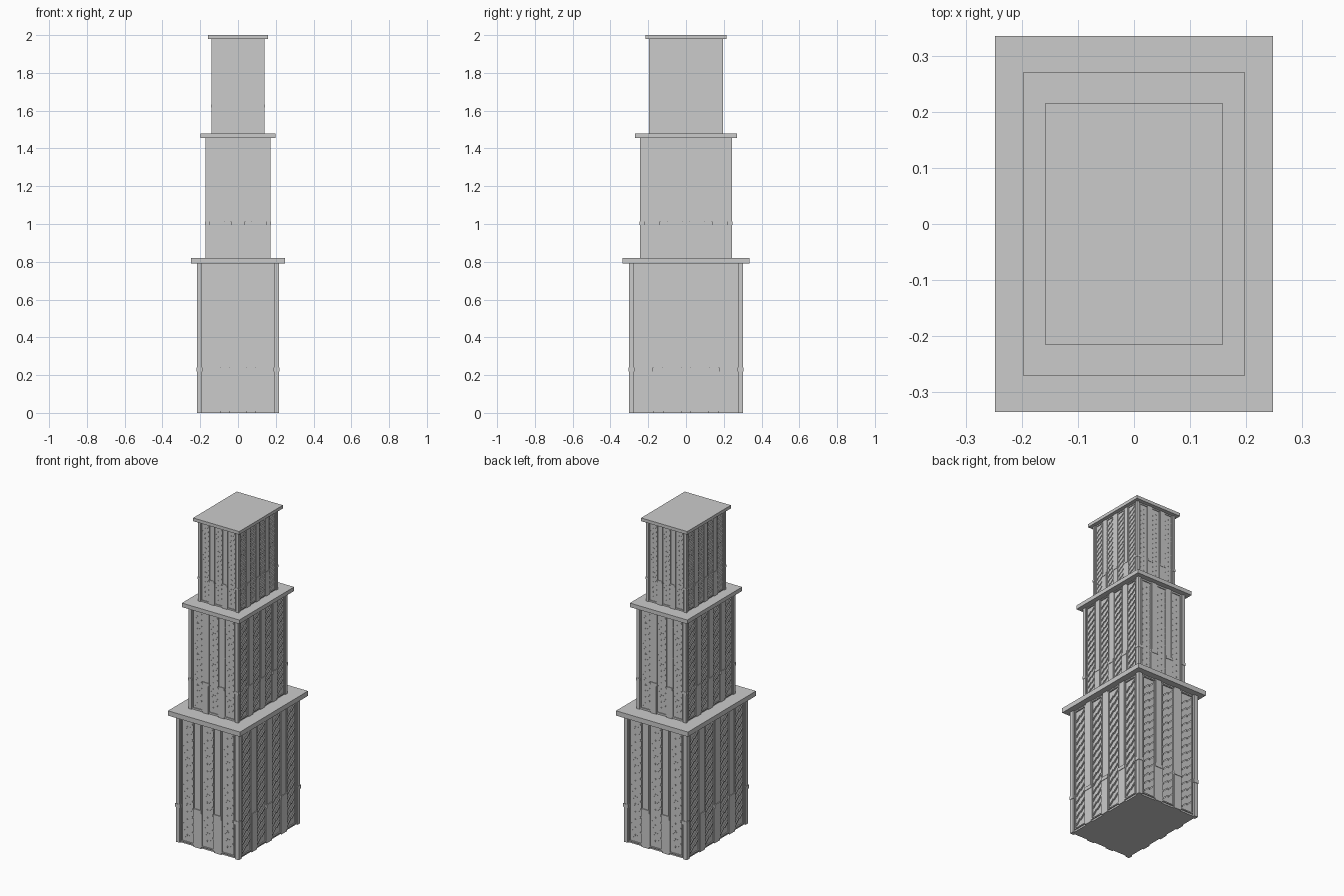
import bpy, bmesh, math
from mathutils import Matrix, Vector

if "Cube" in bpy.data.objects:
    bpy.data.objects.remove(bpy.data.objects["Cube"])


def add_box(bm, matrix, center, size):
    m = matrix @ Matrix.Translation(center) @ Matrix.Diagonal((*size, 1))
    bmesh.ops.create_cube(bm, size=1, matrix=m)


def make_object(name, bm):
    mesh = bpy.data.meshes.new(name)
    bm.to_mesh(mesh)
    bm.free()
    obj = bpy.data.objects.new(name, mesh)
    bpy.context.collection.objects.link(obj)
    return obj


def block(name, hx, hy, z0, z1):
    bm = bmesh.new()
    add_box(bm, Matrix(), (0, 0, (z0 + z1) / 2), (2 * hx, 2 * hy, z1 - z0))
    return make_object(name, bm)


def facade(tier, hx, hy, z0, z1):
    h = z1 - z0
    s = hx / 0.22                      # ornament scale shrinks with the tier
    d = 0.012 * s
    cx, cy = hx - d, hy - d
    block(f"{tier}_core", cx, cy, z0, z1)
    posts, frames, lattice = bmesh.new(), bmesh.new(), bmesh.new()

    for k in range(4):
        half, dist, bays = (cx, cy, 3) if k % 2 == 0 else (cy, cx, 4)
        # local frame of the wall: x along wall, -y outward
        wall = Matrix.Rotation(k * math.pi / 2, 4, 'Z') @ Matrix.Translation((0, -dist, z0))
        pitch = 2 * half / bays
        pw = pitch * 0.30

        # pilasters with wider lower shafts and collars
        for i in range(1, bays):
            x = -half + i * pitch
            add_box(posts, wall, (x, 0, h / 2), (pw, 0.013 * s, h))
            add_box(posts, wall, (x, 0, h * 0.14), (pw * 1.2, 0.017 * s, h * 0.28))
            add_box(posts, wall, (x, 0, h * 0.29), (pw * 1.35, 0.023 * s, 0.022 * s))

        for i in range(bays):
            x = -half + (i + 0.5) * pitch
            w = pitch * 0.66
            t = 0.007 * s
            # panel frame
            for side in (-1, 1):
                add_box(frames, wall, (x + side * (w - t) / 2, 0, h / 2), (t, 0.014 * s, h - 0.02 * s))
                add_box(frames, wall, (x, 0, h / 2 + side * (h / 2 - 0.014 * s)), (w, 0.014 * s, t))
            # staggered diagonal slats
            rows = 15
            step = (h - 0.07 * s) / rows
            for r in range(rows):
                for c in (-1, 1):
                    z = 0.035 * s + (r + 0.5 + 0.25 * c) * step
                    m = (wall @ Matrix.Translation((x + c * w * 0.2, 0, z))
                         @ Matrix.Rotation(math.radians(-42), 4, 'Y'))
                    add_box(lattice, m, (0, 0, 0), (w * 0.46, 0.012 * s, 0.008 * s))

    # corner posts with collars
    for sx in (-1, 1):
        for sy in (-1, 1):
            p = Vector((sx * (cx - 0.004 * s), sy * (cy - 0.004 * s), 0))
            add_box(posts, Matrix(), p + Vector((0, 0, (z0 + z1) / 2)), (0.026 * s, 0.026 * s, h))
            add_box(posts, Matrix(), p + Vector((0, 0, z0 + h * 0.29)),
                    (0.032 * s, 0.032 * s, 0.022 * s))
    make_object(f"{tier}_pilasters", posts)
    make_object(f"{tier}_panel_frames", frames)
    make_object(f"{tier}_diagonal_slats", lattice)


# tiers: name, half width, half depth, bottom, top
facade("lower_tier", 0.22, 0.305, 0.0, 0.79)
facade("middle_tier", 0.174, 0.246, 0.82, 1.455)
facade("upper_tier", 0.142, 0.197, 1.48, 1.98)

# overhanging roof slabs
block("lower_slab", 0.248, 0.335, 0.79, 0.82)
block("middle_slab", 0.198, 0.27, 1.455, 1.48)
block("upper_slab", 0.159, 0.215, 1.98, 2.0)
